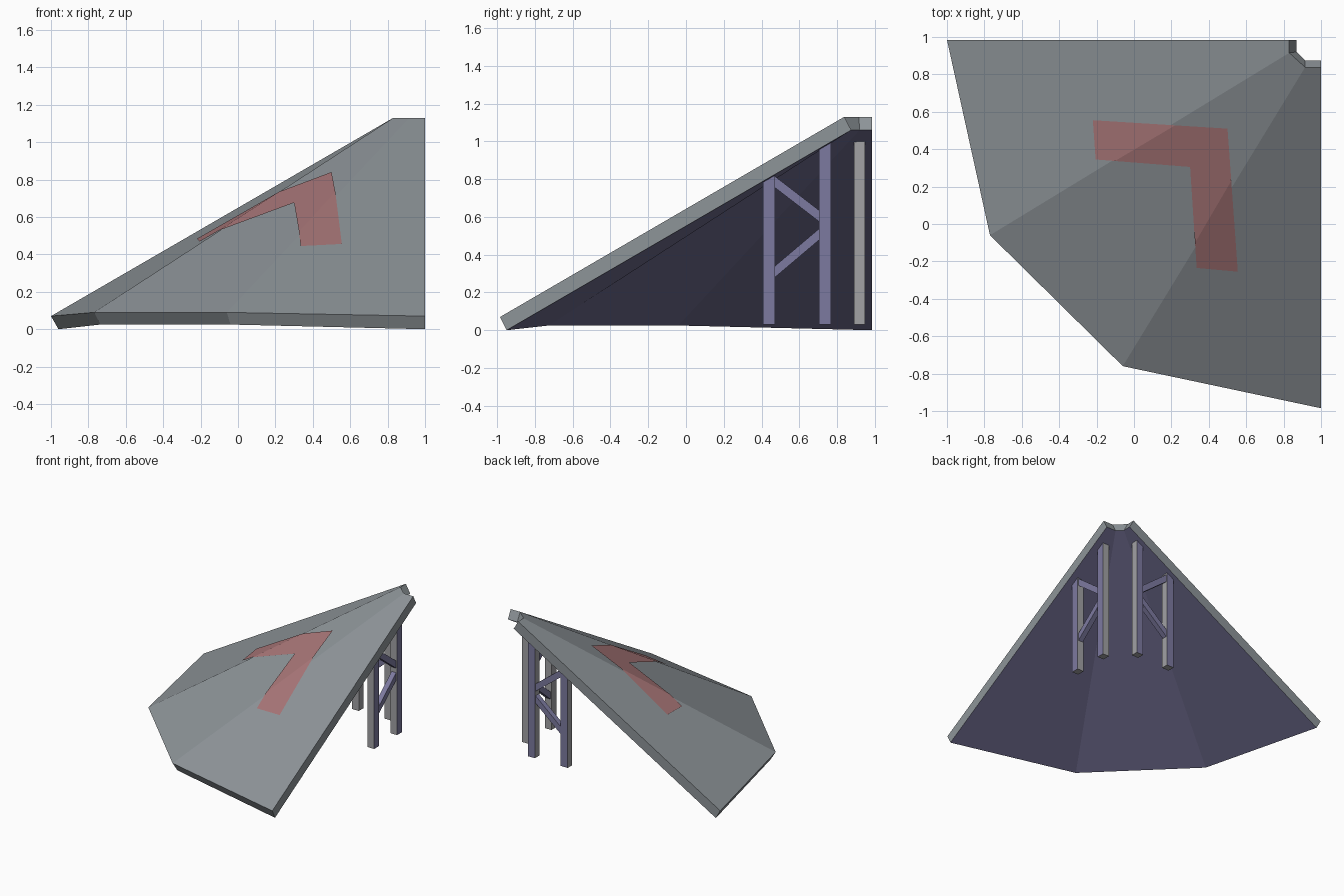
import bpy, bmesh
from mathutils import Vector
from mathutils.geometry import normal as tri_normal

if "Cube" in bpy.data.objects:
    bpy.data.objects.remove(bpy.data.objects["Cube"])


def material(name, *rgb):
    mat = bpy.data.materials.new(name)
    mat.diffuse_color = (*rgb, 1)
    mat.use_nodes = True
    mat.node_tree.nodes["Principled BSDF"].inputs["Base Color"].default_value = mat.diffuse_color
    return mat


slab_grey = material("slab_grey", .27, .298, .318)
under_blue = material("underside_blue", .155, .148, .27)
post_grey = material("post_grey", .36, .36, .375)
post_blue = material("post_blue", .204, .195, .35)
red = material("faded_red", .39, .18, .185)


def add_object(name, verts, faces, mats, slots):
    mesh = bpy.data.meshes.new(name)
    mesh.from_pydata(verts, [], faces)
    for mat in mats:
        mesh.materials.append(mat)
    for poly, slot in zip(mesh.polygons, slots):
        poly.material_index = slot
    bm = bmesh.new()
    bm.from_mesh(mesh)
    bmesh.ops.recalc_face_normals(bm, faces=bm.faces)
    bm.to_mesh(mesh)
    bm.free()
    obj = bpy.data.objects.new(name, mesh)
    bpy.context.collection.objects.link(obj)
    return obj


# Ramp slab: four ribs, each (outer top, outer bottom, inner bottom, inner top)
ribs = [
    [(-1, .985, .07), (-.96, .985, 0), (.87, .985, 1.06), (.83, .985, 1.13)],
    [(-.77, -.06, .09), (-.735, -.04, .025), (.87, .92, 1.06), (.83, .915, 1.13)],
    [(-.06, -.76, .09), (-.04, -.727, .025), (.915, .875, 1.06), (.915, .838, 1.13)],
    [(1, -.985, .07), (1, -.95, 0), (1, .875, 1.06), (1, .838, 1.13)],
]
faces, slots = [(0, 1, 2, 3), (12, 13, 14, 15)], [0, 0]
for r in range(3):
    for k in range(4):
        a, b = r * 4 + k, r * 4 + (k + 1) % 4
        faces.append((a, b, b + 4, a + 4))
        slots.append(1 if k == 1 else 0)
add_object("ramp_slab", [p for rib in ribs for p in rib], faces,
           [slab_grey, under_blue], slots)

# Turn arrow: two strips cut at the slab creases and draped on its top
tops = [(Vector(r[0]), Vector(r[3])) for r in ribs]
planes = [(tops[0][0], tri_normal(tops[0][0], tops[1][0], tops[0][1])),
          (tops[1][0], tri_normal(tops[1][0], tops[2][0], tops[1][1])),
          (tops[3][0], tri_normal(tops[2][0], tops[3][0], tops[3][1]))]


def ramp_height(x, y):
    return min(p.z - (n.x * (x - p.x) + n.y * (y - p.y)) / n.z for p, n in planes)


outline = [(-.22, .555), (.5, .51), (.555, -.255), (.335, -.235), (.30, .305), (-.205, .345)]
arrow = add_object("turn_arrow", [(x, y, 0) for x, y in outline],
                   [(0, 5, 4, 1), (1, 4, 3, 2)], [red], [0, 0])
bm = bmesh.new()
bm.from_mesh(arrow.data)
for (p, n), (q, m), start in zip(planes, planes[1:], (tops[1][0], tops[2][0])):
    # vertical plane through the line where two facets meet
    along = n.cross(m)
    bmesh.ops.bisect_plane(bm, geom=bm.verts[:] + bm.edges[:] + bm.faces[:],
                           plane_co=(start.x, start.y, 0),
                           plane_no=(-along.y, along.x, 0))
for v in bm.verts:
    v.co.z = ramp_height(v.co.x, v.co.y) + .008
for f in bm.faces:
    f.normal_update()
    if f.normal.z < 0:
        f.normal_flip()
bm.to_mesh(arrow.data)
bm.free()


# Supports: profiles in the (y, z) plane, extruded across x; swapped for the other side
def support(name, profile, x0, x1, swap, side_slot):
    n = len(profile)
    verts = [(x, y, z) for x in (x0, x1) for y, z in profile]
    if swap:
        verts = [(y, x, z) for x, y, z in verts]
    quads = [(i, (i + 1) % n, (i + 1) % n + n, i + n) for i in range(n)]
    # the outward face is blue
    add_object(name, verts, quads + [tuple(range(n)), tuple(range(n, 2 * n))],
               [post_grey, post_blue], [side_slot] * n + [side_slot, 1])


for side, swap in (("right", False), ("back", True)):
    support(side + "_tall_post", [(.705, .03), (.767, .03), (.767, 1.0), (.705, .97)], .889, .947, swap, 0)
    support(side + "_short_post", [(.408, .03), (.471, .03), (.471, .84), (.408, .81)], .889, .947, swap, 0)
    support(side + "_upper_brace", [(.471, .755), (.705, .575), (.705, .635), (.471, .815)], .897, .939, swap, 1)
    support(side + "_lower_brace", [(.471, .28), (.705, .478), (.705, .538), (.471, .34)], .897, .939, swap, 1)
